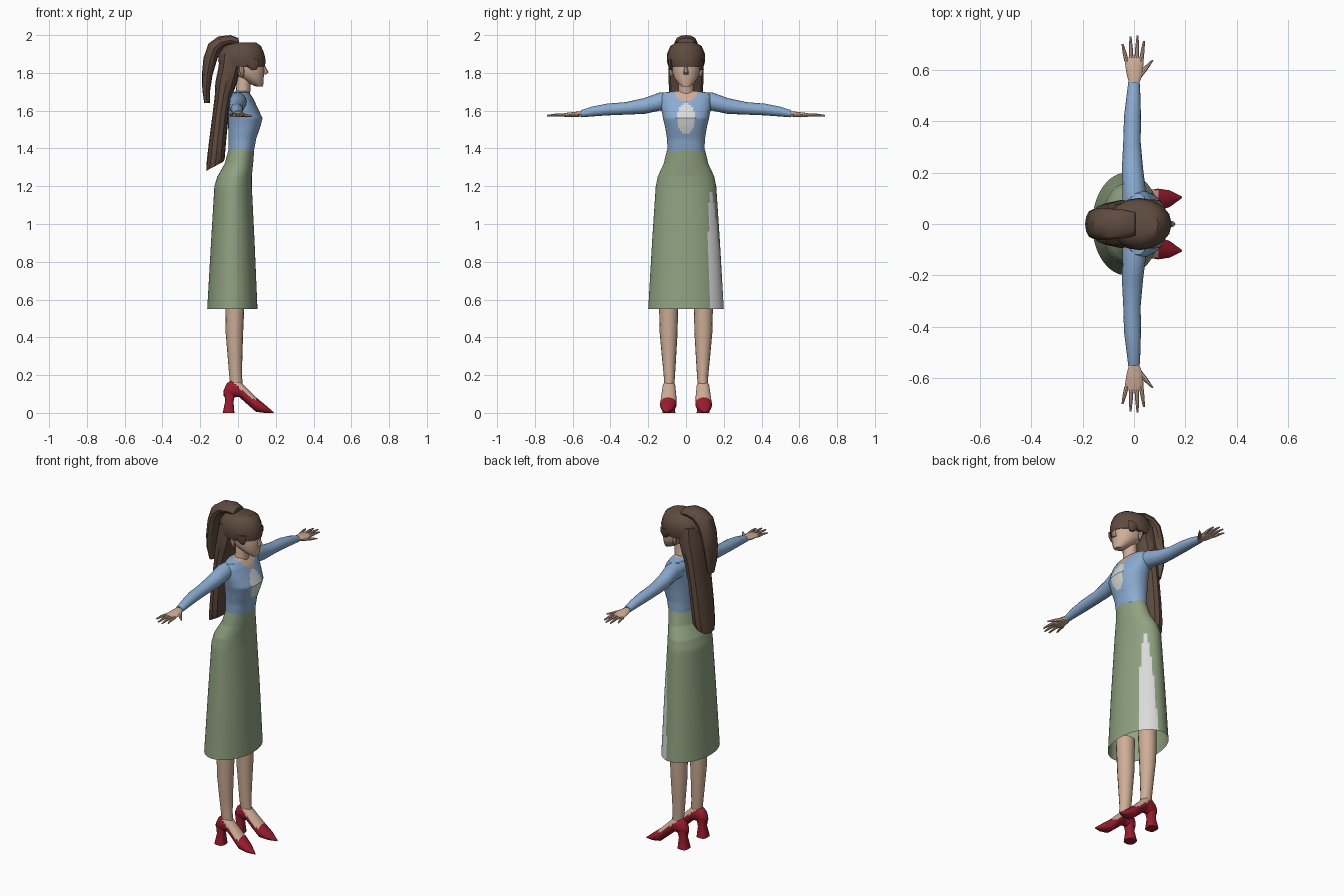
import bpy, bmesh, math
from mathutils import Vector


def material(name, rgb):
    m = bpy.data.materials.new(name)
    m.diffuse_color = (*rgb, 1)
    return m


SKIN = material("skin", (0.62, 0.42, 0.31))
HAIR = material("brown hair", (0.115, 0.07, 0.05))
BLUE = material("blue knit", (0.26, 0.41, 0.64))
GREEN = material("sage green", (0.28, 0.36, 0.22))
WHITE = material("pale grey", (0.70, 0.70, 0.70))
RED = material("dark red", (0.32, 0.012, 0.028))


def finish(name, bm, mats, rule=None, mirror=False):
    bmesh.ops.recalc_face_normals(bm, faces=bm.faces)
    for f in bm.faces:
        f.material_index = rule(f.calc_center_median()) if rule else 0
    me = bpy.data.meshes.new(name)
    bm.to_mesh(me)
    bm.free()
    for m in mats:
        me.materials.append(m)
    ob = bpy.data.objects.new(name, me)
    bpy.context.collection.objects.link(ob)
    if mirror:
        ob.modifiers.new("mirror", "MIRROR").use_axis = (False, True, False)
    return ob


def loft(name, rings, mats, n=16, p=2.0, steps=1, along="Z", rule=None,
         mirror=False, caps=True):
    """Skin (x, y, z, half_u, half_v, tilt) rings; tilt turns u about the y axis."""
    rings = [tuple(r) + (0,) * (6 - len(r)) for r in rings]
    dense = []
    for a, b in zip(rings, rings[1:]):
        for k in range(steps):
            dense.append([u + (v - u) * k / steps for u, v in zip(a, b)])
    dense.append(rings[-1])
    bm = bmesh.new()
    loops = []
    for x, y, z, a, b, tilt in dense:
        t = math.radians(tilt)
        u = Vector((math.cos(t), 0, -math.sin(t)))
        v = Vector((0, 1, 0)) if along == "Z" else Vector((0, 0, 1))
        loop = []
        for i in range(n):
            ang = 2 * math.pi * i / n
            c, s = math.cos(ang), math.sin(ang)
            c = math.copysign(abs(c) ** (2 / p), c)
            s = math.copysign(abs(s) ** (2 / p), s)
            loop.append(bm.verts.new(Vector((x, y, z)) + u * a * c + v * b * s))
        loops.append(loop)
    for l0, l1 in zip(loops, loops[1:]):
        for i in range(n):
            j = (i + 1) % n
            bm.faces.new((l0[i], l0[j], l1[j], l1[i]))
    if caps:
        bm.faces.new(loops[0])
        bm.faces.new(loops[-1])
    return finish(name, bm, mats, rule, mirror)


def span(z, x0, x1, b):
    """Horizontal ring from its x range and y half width."""
    return ((x0 + x1) / 2, 0, z, (x1 - x0) / 2, b)


# Skirt, open at the hem, with a pale streak on one front side
def skirt_rule(c):
    b = 0.2 - 0.062 * (c.z - 0.55)
    ang = math.degrees(math.atan2(c.y / b, (c.x + 0.03) / 0.125))
    if c.z > 1.17:
        return 0
    return int(abs(ang - 58) < 19 * min(1, math.sqrt((1.17 - c.z) / 0.45)))


loft("skirt", [span(0.55, -0.163, 0.103, 0.20), span(0.9, -0.143, 0.088, 0.18),
               span(1.2, -0.125, 0.073, 0.16), span(1.25, -0.11, 0.073, 0.15),
               span(1.32, -0.07, 0.08, 0.118), span(1.395, -0.05, 0.086, 0.10)],
     [GREEN, WHITE], n=72, steps=10, rule=skirt_rule, caps=False)


# Jumper with a round neckline and a pale front patch
def torso_rule(c):
    if c.x > 0.01 and (c.y / 0.06) ** 2 + ((c.z - 1.705) / 0.06) ** 2 < 1:
        return 1
    if c.x > 0.04 and (c.y / 0.05) ** 2 + ((c.z - 1.56) / 0.08) ** 2 < 1:
        return 2
    return 0


loft("jumper", [span(1.385, -0.05, 0.084, 0.098), span(1.45, -0.05, 0.096, 0.10),
                span(1.52, -0.052, 0.12, 0.112), span(1.56, -0.052, 0.13, 0.122),
                span(1.62, -0.05, 0.102, 0.132), span(1.67, -0.045, 0.078, 0.135),
                span(1.695, -0.03, 0.06, 0.12), span(1.705, -0.01, 0.05, 0.05)],
     [BLUE, SKIN, WHITE], n=72, p=2.2, steps=5, rule=torso_rule)

# Sleeves
loft("sleeve", [(0, 0.08, 1.643, 0.045, 0.05), (0, 0.14, 1.648, 0.045, 0.048),
                (-0.006, 0.22, 1.625, 0.041, 0.042), (-0.008, 0.32, 1.612, 0.034, 0.033),
                (-0.006, 0.42, 1.606, 0.033, 0.031), (-0.002, 0.50, 1.595, 0.027, 0.026),
                (0, 0.555, 1.584, 0.022, 0.019)],
     [BLUE], along="Y", mirror=True)

# Hands: palm, four fingers and thumb
loft("palm", [(0, 0.545, 1.584, 0.018, 0.014), (0.003, 0.585, 1.580, 0.032, 0.014),
              (0, 0.64, 1.577, 0.037, 0.011), (0, 0.65, 1.577, 0.032, 0.007)],
     [SKIN], n=12, along="Y", mirror=True)
for i, (x0, x1, tip) in enumerate([(-0.029, -0.045, 0.703), (-0.010, -0.014, 0.732),
                                   (0.010, 0.014, 0.735), (0.028, 0.039, 0.714)]):
    loft(f"finger_{i + 1}", [(x0, 0.635, 1.577, 0.009, 0.009),
                             ((x0 + x1) / 2, (0.635 + tip) / 2, 1.578, 0.0075, 0.0075),
                             (x1, tip, 1.574, 0.004, 0.004)],
         [SKIN], n=8, along="Y", mirror=True)
loft("thumb", [(0.015, 0.57, 1.578, 0.013, 0.011), (0.045, 0.608, 1.574, 0.012, 0.009),
               (0.073, 0.64, 1.572, 0.004, 0.004)], [SKIN], n=8, along="Y", mirror=True)

# Legs
loft("leg", [(-0.005, 0.09, 0.12, 0.032, 0.026), (-0.013, 0.088, 0.2, 0.034, 0.030),
             (-0.016, 0.09, 0.3, 0.039, 0.038), (-0.019, 0.092, 0.42, 0.046, 0.047),
             (-0.016, 0.092, 0.62, 0.052, 0.052)], [SKIN], mirror=True)


# Court shoes: pointed foot with skin showing at the opening, plus block heel
def side(x, y, z0, z1, b):
    return (x, y, (z0 + z1) / 2, (z1 - z0) / 2, b, 90)


def shoe_rule(c):
    return int(-0.02 < c.x < 0.095 and c.z > 0.137 - 0.78 * c.x)


loft("shoe", [side(-0.076, 0.09, 0.09, 0.12, 0.012), side(-0.06, 0.09, 0.08, 0.155, 0.027),
              side(-0.035, 0.09, 0.08, 0.175, 0.033), side(0.005, 0.09, 0.085, 0.175, 0.035),
              side(0.05, 0.091, 0.045, 0.128, 0.040), side(0.095, 0.094, 0.006, 0.083, 0.044),
              side(0.14, 0.099, 0.0, 0.046, 0.032), side(0.187, 0.104, 0.0, 0.006, 0.003)],
     [RED, SKIN], n=24, steps=3, rule=shoe_rule, mirror=True)
loft("shoe_heel", [(-0.05, 0.09, 0, 0.031, 0.034), (-0.046, 0.09, 0.06, 0.022, 0.023),
                   (-0.042, 0.09, 0.12, 0.032, 0.029)], [RED], n=16, p=3, mirror=True)

# Neck and head
loft("neck", [(0.015, 0, 1.67, 0.045, 0.05), (0.028, 0, 1.71, 0.038, 0.04),
              (0.032, 0, 1.81, 0.038, 0.04)], [SKIN])
loft("head", [(0.113, 0, 1.728, 0.018, 0.022), (0.095, 0, 1.745, 0.04, 0.042),
              (0.072, 0, 1.775, 0.064, 0.064), (0.052, 0, 1.80, 0.087, 0.072),
              (0.045, 0, 1.84, 0.094, 0.078), (0.035, 0, 1.90, 0.085, 0.075)],
     [SKIN], n=20)
loft("nose", [(0.132, 0, 1.792, 0.016, 0.014), (0.142, 0, 1.803, 0.020, 0.013),
              (0.136, 0, 1.84, 0.006, 0.007)], [SKIN], n=8)
loft("ear", [(0.025, 0.076, 1.782, 0.006, 0.007), (0.02, 0.08, 1.81, 0.014, 0.011),
             (0.015, 0.08, 1.835, 0.012, 0.009)], [SKIN], n=8, mirror=True)

# Hair: cap with fringe, long back fall and high ponytail
loft("hair_cap", [span(1.832, -0.095, 0.142, 0.093), span(1.865, -0.105, 0.147, 0.102),
                  span(1.905, -0.10, 0.138, 0.099), span(1.942, -0.075, 0.122, 0.083),
                  span(1.962, -0.035, 0.095, 0.05)], [HAIR], n=16)
loft("fringe_side", [(0.085, 0.078, 1.815, 0.012, 0.006), (0.075, 0.083, 1.84, 0.035, 0.013),
                     (0.065, 0.082, 1.87, 0.045, 0.014)], [HAIR], n=8, mirror=True)
loft("hair_back", [(-0.035, 0, 1.90, 0.06, 0.085), (-0.045, 0, 1.82, 0.06, 0.094),
                   (-0.062, 0, 1.75, 0.058, 0.092), (-0.077, 0, 1.68, 0.046, 0.088),
                   (-0.092, 0, 1.58, 0.043, 0.085), (-0.107, 0, 1.45, 0.045, 0.082),
                   (-0.118, 0, 1.34, 0.047, 0.076), (-0.124, 0, 1.305, 0.05, 0.066, -28)],
     [HAIR], n=12, p=2.4)
loft("ponytail", [(0.005, 0, 1.962, 0.022, 0.045, 85), (-0.04, 0, 1.972, 0.028, 0.056, 90),
                  (-0.09, 0, 1.963, 0.033, 0.06, 65), (-0.127, 0, 1.93, 0.039, 0.062, 40),
                  (-0.148, 0, 1.87, 0.036, 0.06, 12), (-0.163, 0, 1.79, 0.028, 0.056, 5),
                  (-0.168, 0, 1.71, 0.021, 0.046), (-0.164, 0, 1.64, 0.015, 0.028)],
     [HAIR], n=12)

# Smooth shading with crisp corners
for ob in bpy.context.scene.objects:
    ob.select_set(True)
    bpy.context.view_layer.objects.active = ob
bpy.ops.object.shade_smooth_by_angle(angle=math.radians(35))
